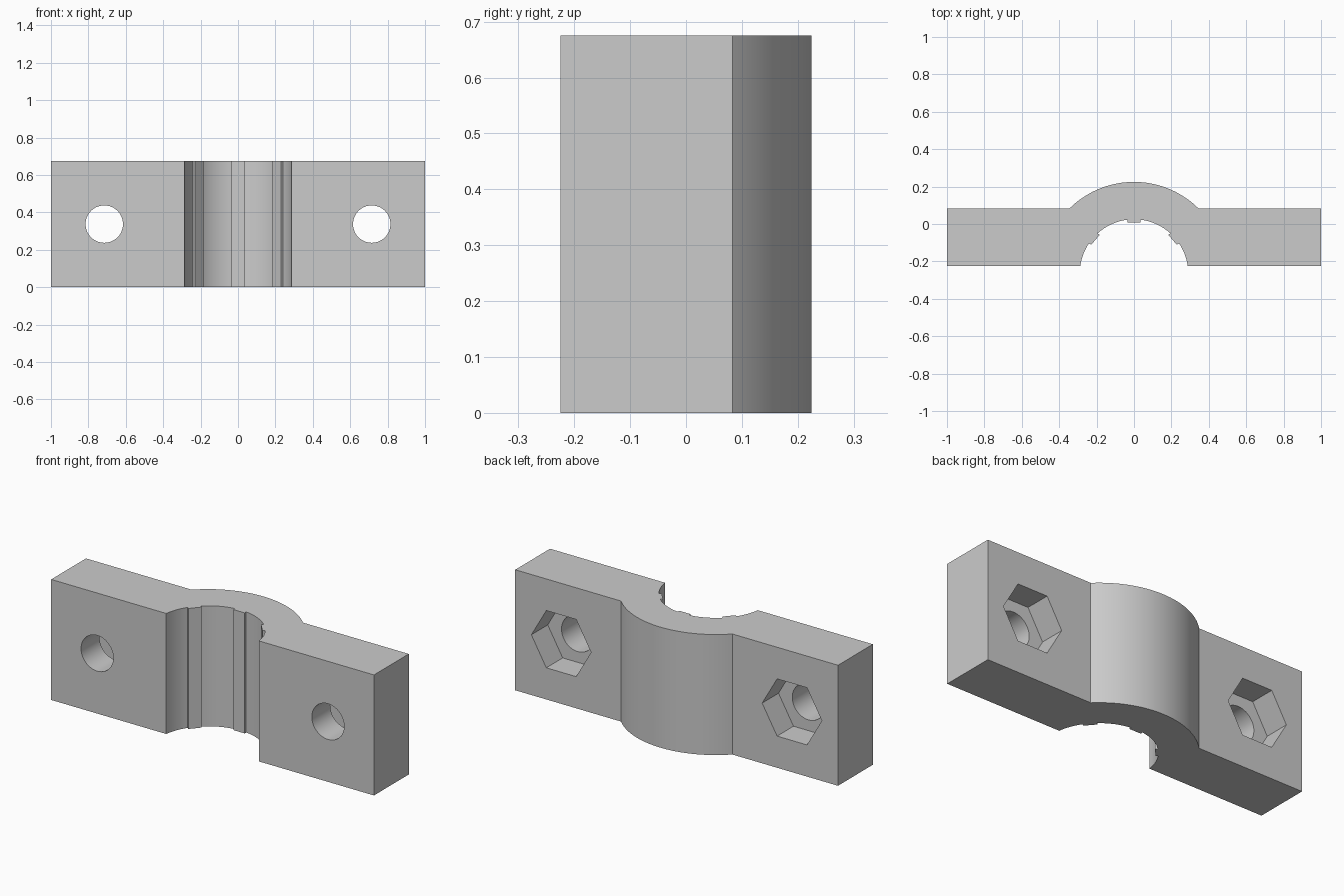
import bpy, bmesh
from math import sin, cos, asin, acos, sqrt, pi, radians
from mathutils import Matrix, Vector

cube = bpy.data.objects.get("Cube")
if cube:
    bpy.data.objects.remove(cube, do_unlink=True)

HEIGHT, FRONT, BACK = 0.675, -0.225, 0.083
AXIS_Y = -0.265             # centre of the bore and of the outer arch
BORE, ARCH = 0.29, 0.49
RIB_R, RIB_W = 0.274, 0.035  # rib inner distance and half width
BOLT_X, BOLT_Z = 0.715, HEIGHT / 2

grey = bpy.data.materials.new("plain grey")
grey.use_nodes = True
colour = (0.6, 0.6, 0.6, 1)
grey.diffuse_color = colour
grey.node_tree.nodes["Principled BSDF"].inputs["Base Color"].default_value = colour


def make_object(name, bm):
    bmesh.ops.recalc_face_normals(bm, faces=bm.faces)
    mesh = bpy.data.meshes.new(name)
    bm.to_mesh(mesh)
    bm.free()
    mesh.materials.append(grey)
    obj = bpy.data.objects.new(name, mesh)
    bpy.context.collection.objects.link(obj)
    return obj


def polar(radius, a):
    """Point at an angle measured from the +y direction."""
    return (radius * sin(a), AXIS_Y + radius * cos(a))


def arc(radius, a0, a1, steps):
    return [polar(radius, a0 + (a1 - a0) * i / steps) for i in range(steps + 1)]


# Bore outline with three flat-topped ribs, from left to right
end = acos((FRONT - AXIS_Y) / BORE)
half = asin(RIB_W / BORE)
bore, start = [], -end
for a in (radians(-49), 0, radians(49)):
    bore += arc(BORE, start, a - half, 12)
    for side in (-1, 1):
        bore.append((RIB_R * sin(a) + side * RIB_W * cos(a),
                     AXIS_Y + RIB_R * cos(a) - side * RIB_W * sin(a)))
    start = a + half
bore += arc(BORE, start, end, 12)

# Clamp body: extruded outline
spread = acos((BACK - AXIS_Y) / ARCH)
outline = ([(-1, FRONT)] + bore + [(1, FRONT), (1, BACK)]
           + arc(ARCH, spread, -spread, 48) + [(-1, BACK)])
bm = bmesh.new()
face = bm.faces.new([bm.verts.new((x, y, 0)) for x, y in outline])
top = bmesh.ops.extrude_face_region(bm, geom=[face])["geom"]
bmesh.ops.translate(bm, vec=(0, 0, HEIGHT),
                    verts=[v for v in top if isinstance(v, bmesh.types.BMVert)])
body = make_object("clamp_body", bm)


def cut(name, sides, radius, y0, y1):
    """Cut a pair of prisms lying along y, one through each flange."""
    bm = bmesh.new()
    for x in (-BOLT_X, BOLT_X):
        place = (Matrix.Translation((x, (y0 + y1) / 2, BOLT_Z))
                 @ Matrix.Rotation(pi / 2, 4, "X"))
        bmesh.ops.create_cone(bm, cap_ends=True, segments=sides, radius1=radius,
                              radius2=radius, depth=y1 - y0,
                              matrix=place @ Matrix.Rotation(pi / 2, 4, "Z"))
    cutter = make_object(name, bm)
    cutter.hide_render = True
    mod = body.modifiers.new(name, "BOOLEAN")
    mod.operation, mod.solver, mod.object = "DIFFERENCE", "EXACT", cutter
    bpy.context.view_layer.objects.active = body
    bpy.ops.object.modifier_apply(modifier=mod.name)
    bpy.data.objects.remove(cutter, do_unlink=True)


cut("bolt_hole", 48, 0.1, -0.5, 0.5)
cut("nut_pocket", 6, 0.185, BACK - 0.145, 0.5)

# Smooth the curved walls, keep the edges crisp
bpy.ops.object.select_all(action="DESELECT")
body.select_set(True)
bpy.context.view_layer.objects.active = body
bpy.ops.object.shade_smooth_by_angle(angle=radians(25))
